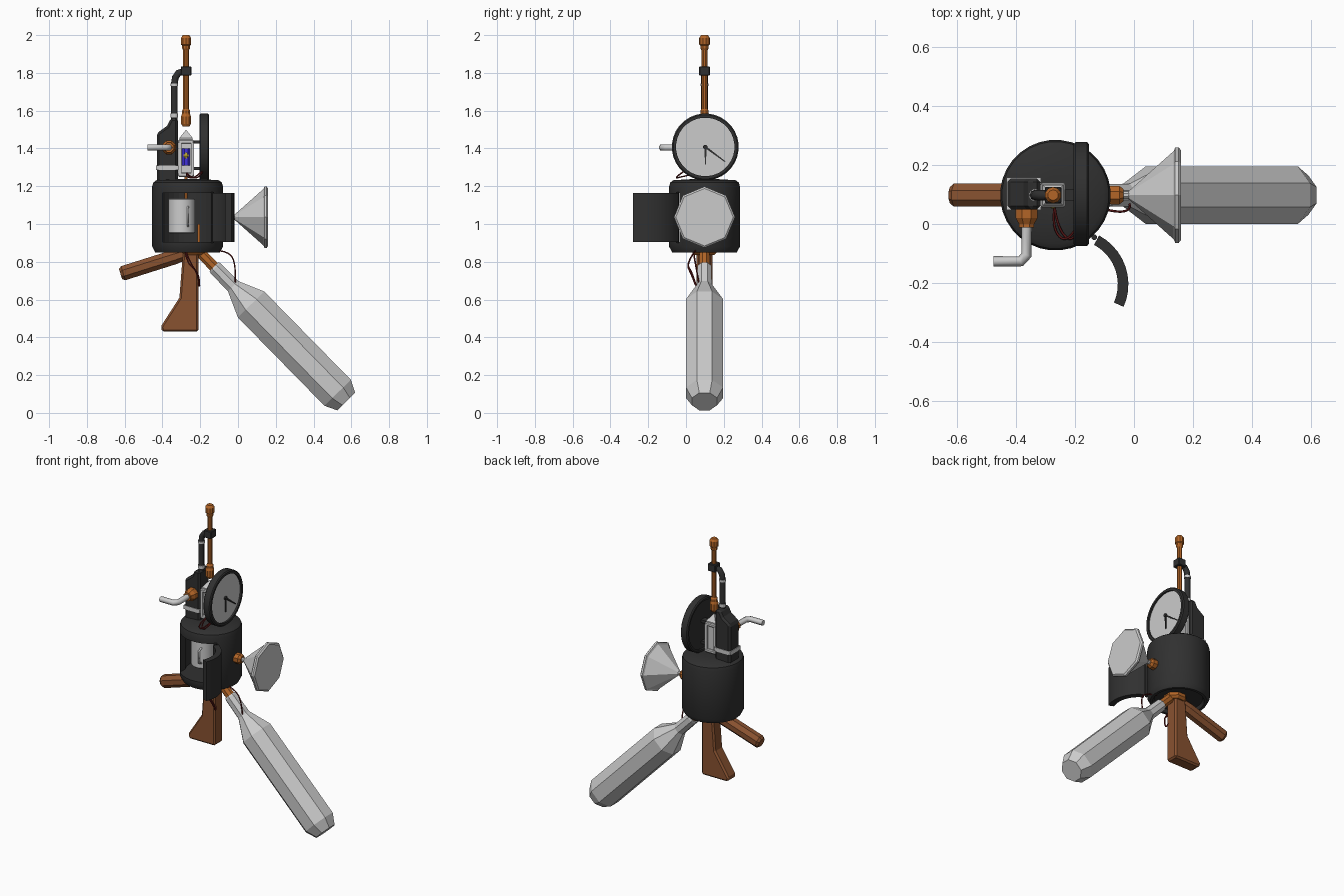
import bpy, bmesh
from math import pi, cos, sin, radians
from mathutils import Vector

if "Cube" in bpy.data.objects:
    bpy.data.objects.remove(bpy.data.objects["Cube"])

def mat(name, c):
    m = bpy.data.materials.new(name)
    m.diffuse_color = (*c, 1)
    m.use_nodes = True
    m.node_tree.nodes["Principled BSDF"].inputs["Base Color"].default_value = m.diffuse_color
    return m

DARK = mat("dark_iron", (0.03, 0.03, 0.03))
COPPER = mat("copper", (0.45, 0.13, 0.02))
WOOD = mat("wood", (0.25, 0.085, 0.03))
RED = mat("red_wire", (0.12, 0.01, 0.01))
BLUE = mat("blue_glass", (0.05, 0.03, 0.7))
YELLOW = mat("yellow_glass", (0.8, 0.6, 0.05))
CX, CY = -0.267, 0.098      # drum axis
RX = -0.275                 # rod and lantern axis

def finish(name, bm, m=None, smooth=False, bevel=0):
    bmesh.ops.remove_doubles(bm, verts=bm.verts, dist=1e-5)
    bmesh.ops.recalc_face_normals(bm, faces=bm.faces)
    me = bpy.data.meshes.new(name)
    bm.to_mesh(me)
    bm.free()
    ob = bpy.data.objects.new(name, me)
    bpy.context.collection.objects.link(ob)
    if m:
        me.materials.append(m)
    if bevel:
        b = ob.modifiers.new("bevel", "BEVEL")
        b.width, b.segments = bevel, 1
    if smooth:
        bpy.ops.object.select_all(action='DESELECT')
        ob.select_set(True)
        bpy.context.view_layer.objects.active = ob
        bpy.ops.object.shade_smooth_by_angle(angle=radians(35))
    return ob

def lathe(name, prof, origin, axis=(0, 0, 1), n=8, m=None, smooth=False, phase=0.5, closed=False):
    """Revolve (radius, distance) points around an axis."""
    bm = bmesh.new()
    q = Vector(axis).to_track_quat('Z', 'Y')
    rings = [[bm.verts.new(Vector(origin) + q @ Vector((r * cos(2*pi*(i+phase)/n), r * sin(2*pi*(i+phase)/n), t)))
              for i in range(n)] for r, t in prof]
    pairs = list(zip(rings, rings[1:])) + ([(rings[-1], rings[0])] if closed else [])
    for a, b in pairs:
        for i in range(n):
            j = (i + 1) % n
            bm.faces.new((a[i], a[j], b[j], b[i]))
    if not closed:
        bm.faces.new(rings[0])
        bm.faces.new(rings[-1])
    return finish(name, bm, m, smooth)

def prism(name, pts, lo, hi, axis='y', m=None, bevel=0, smooth=False):
    """Extrude an outline: x-z outline along y, or x-y outline along z."""
    bm = bmesh.new()
    put = (lambda p, h: (p[0], h, p[1])) if axis == 'y' else (lambda p, h: (p[0], p[1], h))
    a = [bm.verts.new(put(p, lo)) for p in pts]
    b = [bm.verts.new(put(p, hi)) for p in pts]
    bm.faces.new(a)
    bm.faces.new(b)
    for i in range(len(pts)):
        j = (i + 1) % len(pts)
        bm.faces.new((a[i], a[j], b[j], b[i]))
    return finish(name, bm, m, smooth, bevel)

def box(name, x, y, z, m=None, bevel=0):
    return prism(name, [(x[0], z[0]), (x[1], z[0]), (x[1], z[1]), (x[0], z[1])], *y, m=m, bevel=bevel)

def tube(name, pts, r, m=None, res=1, kind='POLY'):
    cu = bpy.data.curves.new(name, 'CURVE')
    cu.dimensions, cu.bevel_depth, cu.bevel_resolution, cu.use_fill_caps = '3D', r, res, True
    s = cu.splines.new(kind)
    s.points.add(len(pts) - 1)
    for p, c in zip(s.points, pts):
        p.co = (*c, 1)
    if kind == 'NURBS':
        s.use_endpoint_u, s.order_u, s.resolution_u = True, 3, 6
    ob = bpy.data.objects.new(name, cu)
    bpy.context.collection.objects.link(ob)
    if m:
        cu.materials.append(m)
    bpy.ops.object.select_all(action='DESELECT')
    ob.select_set(True)
    bpy.context.view_layer.objects.active = ob
    bpy.ops.object.convert(target='MESH')

# Drum with a window and a hollow chamber
drum = lathe("drum", [(.145, .87), (.155, .85), (.172, .85), (.188, .88), (.188, 1.2), (.182, 1.22),
                      (.165, 1.232), (.06, 1.238)], (CX, CY, 0), n=32, m=DARK, smooth=True)
window = box("window_cutter", (-.40, -.135), (-.2, .02), (.905, 1.165))
chamber = lathe("chamber_cutter", [(.155, .905), (.155, 1.165)], (CX, CY, 0), n=32)
for c in (window, chamber):
    c.hide_render = True
    c.hide_set(True)
    b = drum.modifiers.new("cut", "BOOLEAN")
    b.object, b.operation, b.solver = c, 'DIFFERENCE', 'EXACT'

# Curved door swung open
arc = [radians(-24 + 86 * i / 10) for i in range(11)]
prism("door", [(-.207 + .188*cos(a), -.205 + .188*sin(a)) for a in arc] +
      [(-.207 + .152*cos(a), -.205 + .152*sin(a)) for a in reversed(arc)], .905, 1.165, 'z', DARK, smooth=True)
lathe("door_hinge", [(.01, .9), (.01, 1.17)], (-.135, -.045, 0), m=DARK)

# Contents of the chamber
lathe("canister", [(.066, .95), (.072, .955), (.072, 1.13), (.066, 1.135)], (-.298, .06, 0), n=16, smooth=True)
tube("canister_handle", [(-.265, -.005, .99), (-.265, -.03, 1.0), (-.265, -.03, 1.08), (-.265, -.005, 1.09)], .006)
tube("canister_shaft", [(RX, CY, 1.1), (RX, CY, 1.26)], .008, COPPER)
box("chamber_lever", (-.215, -.2), (.0, .03), (.905, 1.0), COPPER)

# Funnel on the right with its fitting
lathe("funnel", [(.012, -.02), (.15, .135), (.162, .14), (.162, .152), (.152, .16)], (0, CY, 1.036), (1, 0, 0), phase=0)
lathe("funnel_stem", [(.014, -.1), (.014, 0)], (0, CY, 1.036), (1, 0, 0))
lathe("funnel_fitting", [(.03, -.1), (.034, -.075), (.034, -.05), (.022, -.035)], (0, CY, 1.036), (1, 0, 0), m=COPPER)

# Paddle slanting down to the right
lathe("paddle", [(.036, 0), (.04, .01), (.042, .145), (.106, .28), (.106, .935), (.072, 1.0)],
      (-.127, CY, .774), (.7, 0, -.714))
lathe("paddle_socket", [(.03, -.13), (.03, .02)], (-.127, CY, .774), (.7, 0, -.714), m=COPPER)

# Wooden stock and side grip
prism("stock", [(-.21, .87), (-.21, .43), (-.4, .43), (-.41, .455), (-.31, .61), (-.29, .87)],
      .055, .14, m=WOOD, bevel=.01)
lathe("side_grip", [(.03, 0), (.042, .015), (.042, .3), (.03, .4)], (-.622, CY, .735), (.95, 0, .3), m=WOOD)
lathe("bottom_hub", [(.055, .835), (.07, .85), (.07, .88)], (-.24, CY, 0), m=COPPER)

# Clock: rim ring, recessed face, two hands
K = (-.205, CY + .004, 1.408)
lathe("clock_rim", [(.158, 0), (.17, 0), (.177, .006), (.177, .046), (.17, .052), (.155, .052)],
      K, (1, 0, 0), 32, DARK, True, closed=True)
lathe("clock_back", [(.165, .012), (.165, .03)], K, (1, 0, 0), 32, DARK)
lathe("clock_face", [(.16, .028), (.16, .04)], K, (1, 0, 0), 32)
for name, dy, dz in (("hour_hand", .002, -.092), ("minute_hand", .105, -.078)):
    d = Vector((0, dy, dz))
    lathe(name, [(.008, 0), (.004, d.length)], (-.163, K[1], K[2]), d, 4, DARK)
lathe("clock_pin", [(.012, .038), (.012, .05)], K, (1, 0, 0), m=DARK)
for z in (1.285, 1.425):
    box("clock_arm", (-.3, -.19), (CY - .02, CY + .02), (z, z + .018), DARK)

# Column behind the lantern, with steel bands
prism("column", [(-.43, 1.22), (-.43, 1.48), (-.375, 1.52), (-.355, 1.56), (-.318, 1.56), (-.318, 1.22)],
      .05, .155, m=DARK, bevel=.012)
tube("column_arm", [(-.337, CY, 1.54), (-.337, CY, 1.74), (-.332, CY, 1.775), (-.315, CY, 1.8),
                    (-.275, CY, 1.81)], .018, DARK, 2)
box("lower_band", (-.434, -.316), (.047, .158), (1.285, 1.31))
lathe("arm_band_low", [(.021, 1.565), (.021, 1.585)], (-.337, CY, 0), n=12)
lathe("arm_band_high", [(.021, 1.73), (.021, 1.745)], (-.337, CY, 0), n=12)
box("rod_clamp", (-.303, -.247), (CY - .028, CY + .028), (1.785, 1.835), DARK, .004)

# Vertical copper rod with swollen ends
lathe("copper_rod", [(.018, 1.515), (.027, 1.53), (.027, 1.57), (.022, 1.585), (.022, 1.6), (.016, 1.61), (.016, 1.92),
                     (.022, 1.93), (.022, 1.945), (.028, 1.95), (.028, 1.985), (.018, 2.0)],
      (RX, CY, 0), n=10, m=COPPER)

# Crank on the front of the column
lathe("crank_boss", [(.04, -.06), (.04, -.02), (.028, 0), (.028, .012)], (-.365, 0, 1.405), (0, -1, 0), m=COPPER)
tube("crank", [(-.365, .02, 1.405), (-.365, -.105, 1.405), (-.385, -.127, 1.405), (-.478, -.127, 1.405)], .018)

# Lantern: base, cap, four posts, roof and coloured glass
for name, z in (("lantern_base", 1.25), ("lantern_cap", 1.425)):
    box(name, (RX - .042, RX + .042), (CY - .042, CY + .042), (z, z + .022), bevel=.005)
for sx in (-1, 1):
    for sy in (-1, 1):
        x, y = RX + sx * .033, CY + sy * .033
        box("lantern_post", (x - .008, x + .008), (y - .008, y + .008), (1.26, 1.43))
box("lantern_core", (RX - .028, RX + .028), (CY - .028, CY + .028), (1.27, 1.43))
lathe("blue_glass", [(.024, 1.31), (.024, 1.4)], (RX, CY - .017, 0), n=8, m=BLUE)
lathe("yellow_flame", [(.008, 1.345), (.016, 1.36), (.006, 1.385)], (RX, CY - .031, 0), n=8, m=YELLOW)
lathe("lantern_roof", [(.05, 1.447), (.05, 1.455), (.003, 1.497)], (RX, CY, 0), n=4)

# Loose wires
tube("wire_paddle", [(-.13, CY - .04, .86), (-.06, CY - .06, .86), (-.01, CY - .05, .8), (-.015, CY - .03, .69)], .004, RED, 1, 'NURBS')
for i in range(2):
    o = .02 * i
    tube("wire_stock", [(-.28, .05, .86), (-.27 + o, .0, .79), (-.21, .03, .75 - o), (-.2, .06, .65), (-.215, .07, .7)], .004, RED, 1, 'NURBS')
    tube("wire_clock", [(-.27, .06, 1.27), (-.28 + o, -.02, 1.25), (-.22 + o, -.07, 1.24), (-.18, .02, 1.3)], .004, RED, 1, 'NURBS')
